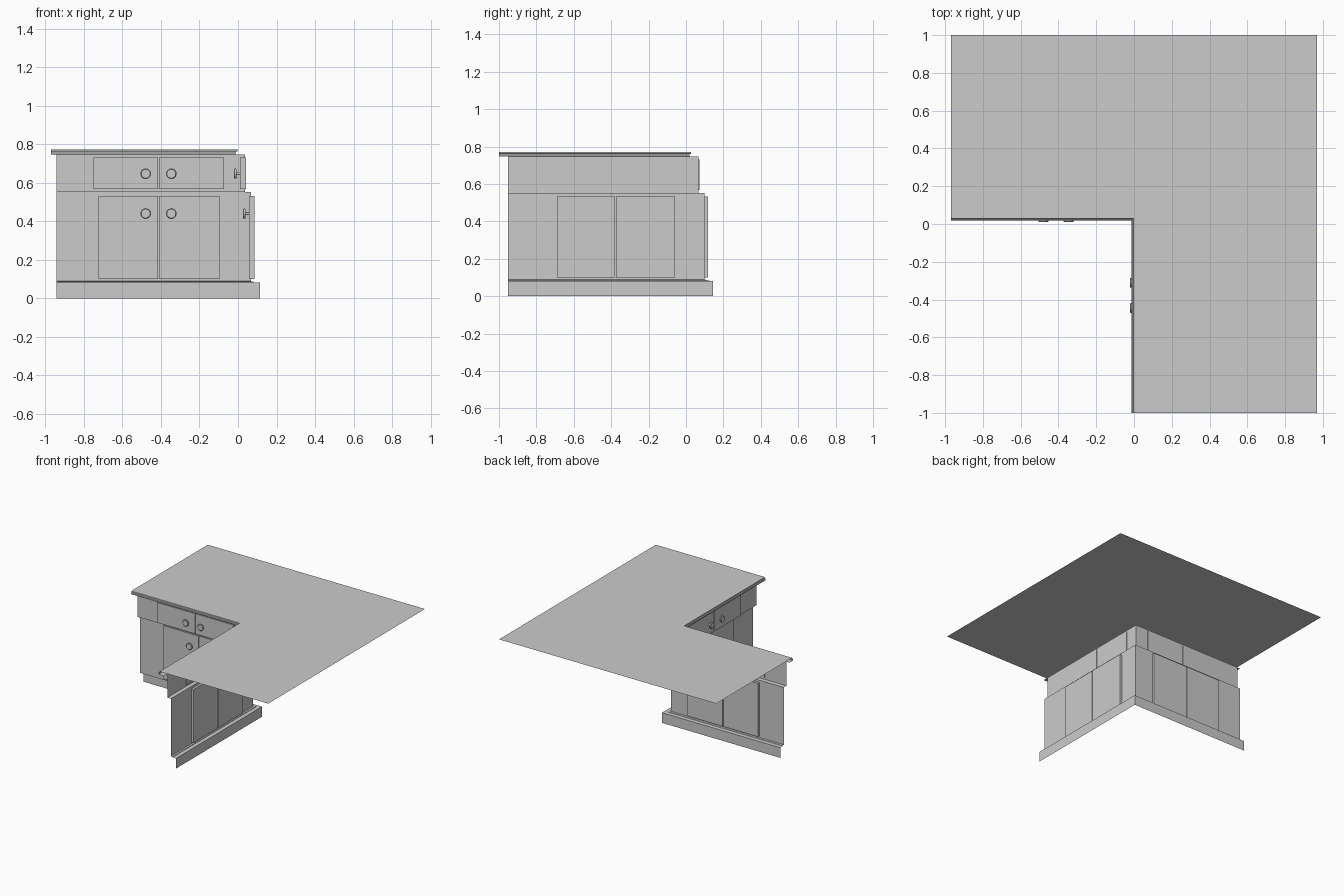
import bpy, bmesh, math
from mathutils import Matrix, Vector

if "Cube" in bpy.data.objects:
    bpy.data.objects.remove(bpy.data.objects["Cube"])

DY = 0.031   # y shift of the left run relative to the right run
# reflection that carries left-run parts onto the right run
SWAP = Matrix(((0, 1, 0, -0.031), (1, 0, 0, 0.035), (0, 0, 1, 0), (0, 0, 0, 1)))


def finish(name, bm):
    me = bpy.data.meshes.new(name)
    bm.to_mesh(me)
    bm.free()
    ob = bpy.data.objects.new(name, me)
    bpy.context.collection.objects.link(ob)
    return ob


def sweep(bm, profile, x_end, y_end):
    """Run an (inset, z) profile along the inner L, mitred at the corner."""
    rows = [[bm.verts.new((x_end, o + DY, z)),
             bm.verts.new((o, o + DY, z)),
             bm.verts.new((o, y_end, z))] for o, z in profile]
    for a, b in zip(rows, rows[1:]):
        for i in range(2):
            bm.faces.new((a[i], b[i], b[i + 1], a[i + 1]))
    return rows


def place(name, bm, mirrored):
    if mirrored:
        bmesh.ops.transform(bm, matrix=SWAP, verts=bm.verts)
        bmesh.ops.reverse_faces(bm, faces=bm.faces)
    return finish(name, bm)


def panel(name, x0, x1, y0, y1, z0, z1, mirrored):
    bm = bmesh.new()
    bmesh.ops.create_cube(bm, size=1)
    for v in bm.verts:
        v.co = Vector(((x0 + x1) / 2 + v.co.x * (x1 - x0),
                       (y0 + y1) / 2 + v.co.y * (y1 - y0),
                       (z0 + z1) / 2 + v.co.z * (z1 - z0)))
    return place(name, bm, mirrored)


def knob(name, x, y, z, mirrored):
    """Lathed knob standing out from a panel face at y."""
    prof = [(0.007, 0.0), (0.007, 0.017), (0.024, 0.019), (0.026, 0.022),
            (0.026, 0.028), (0.023, 0.031)]
    n = 20
    bm = bmesh.new()
    rings = [[bm.verts.new((x + r * math.cos(2 * math.pi * i / n), y - d,
                            z + r * math.sin(2 * math.pi * i / n)))
              for i in range(n)] for r, d in prof]
    for a, b in zip(rings, rings[1:]):
        for i in range(n):
            j = (i + 1) % n
            bm.faces.new((a[i], a[j], b[j], b[i]))
    bm.faces.new(rings[-1])
    bmesh.ops.recalc_face_normals(bm, faces=bm.faces)
    ob = place(name, bm, mirrored)
    bpy.ops.object.select_all(action='DESELECT')
    bpy.context.view_layer.objects.active = ob
    ob.select_set(True)
    bpy.ops.object.shade_smooth_by_angle(angle=math.radians(35))


# countertop: L-shaped sheet with a moulded front lip
bm = bmesh.new()
lip = [(0.002, 0.772), (-0.003, 0.770), (-0.004, 0.762), (-0.011, 0.759),
       (-0.012, 0.750), (-0.008, 0.746), (0.036, 0.746)]
top = sweep(bm, lip, -0.97, -1.0)[0]
outer = [bm.verts.new(p) for p in ((0.97, -1, 0.772), (0.97, 1, 0.772), (-0.97, 1, 0.772))]
bm.faces.new(top + outer)
finish("countertop", bm)

# cabinet fronts: stepped sheet, drawer band, door band, recessed plinth
bm = bmesh.new()
sweep(bm, [(0.036, 0.746), (0.036, 0.553), (0.067, 0.551), (0.067, 0.089),
           (0.080, 0.087), (0.082, 0.083), (0.113, 0.082), (0.113, 0.0)],
      -0.943, -0.953)
finish("cabinet_front", bm)

# drawers, doors and knobs, mirrored onto the second run
for run, mirrored in (("left", False), ("right", True)):
    for i, (x0, x1) in enumerate(((-0.751, -0.415), (-0.409, -0.073))):
        panel(f"{run}_drawer_{i}", x0, x1, 0.041, 0.073, 0.568, 0.731, mirrored)
    for i, (x0, x1) in enumerate(((-0.725, -0.415), (-0.409, -0.095))):
        panel(f"{run}_door_{i}", x0, x1, 0.088, 0.117, 0.101, 0.532, mirrored)
    for i, x in enumerate((-0.479, -0.346)):
        knob(f"{run}_drawer_knob_{i}", x, 0.041, 0.647, mirrored)
        knob(f"{run}_door_knob_{i}", x, 0.083 + 0.005, 0.440, mirrored)
